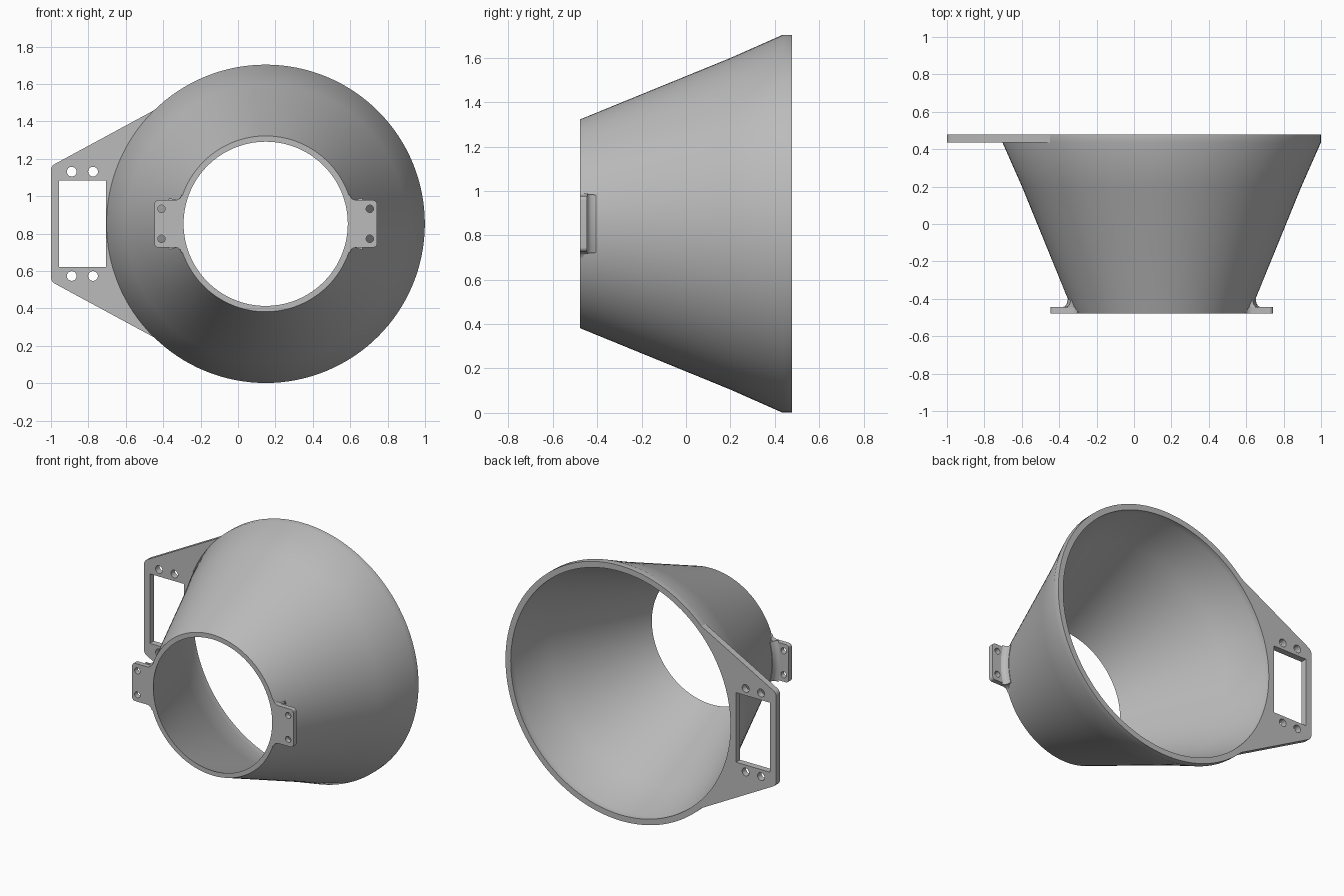
import bpy, bmesh, math
from mathutils import Matrix

cube = bpy.data.objects.get("Cube")
if cube:
    bpy.data.objects.remove(cube, do_unlink=True)

CX, CZ = 0.148, 0.852        # axis of the funnel
FRONT, BACK = -0.478, 0.478

grey = bpy.data.materials.new("plain grey")
grey.use_nodes = True
grey.diffuse_color = (0.5, 0.5, 0.5, 1)
grey.node_tree.nodes["Principled BSDF"].inputs["Base Color"].default_value = (0.5, 0.5, 0.5, 1)


def finish(obj, smooth=True):
    obj.data.materials.clear()
    obj.data.materials.append(grey)
    bpy.ops.object.select_all(action="DESELECT")
    obj.select_set(True)
    bpy.context.view_layer.objects.active = obj
    if smooth:
        bpy.ops.object.shade_smooth_by_angle(angle=math.radians(30))


def lathe(name, profile, start=0, sweep=360, steps=128):
    """Turn a closed (radius, y) profile about the funnel axis."""
    full = sweep == 360
    bm = bmesh.new()
    rings = []
    for i in range(steps if full else steps + 1):
        a = math.radians(start + sweep * i / steps)
        rings.append([bm.verts.new((CX + r * math.cos(a), y, CZ + r * math.sin(a)))
                      for r, y in profile])
    n = len(profile)
    for i in range(steps):
        p, q = rings[i], rings[(i + 1) % len(rings)]
        for j in range(n):
            k = (j + 1) % n
            bm.faces.new((p[j], p[k], q[k], q[j]))
    if not full:
        bm.faces.new(rings[0])
        bm.faces.new(rings[-1])
    bmesh.ops.recalc_face_normals(bm, faces=bm.faces)
    mesh = bpy.data.meshes.new(name)
    bm.to_mesh(mesh)
    bm.free()
    obj = bpy.data.objects.new(name, mesh)
    bpy.context.collection.objects.link(obj)
    finish(obj)


def arc(cx, cz, r, a0, a1, steps):
    return [(cx + r * math.cos(math.radians(a0 + (a1 - a0) * i / steps)),
             cz + r * math.sin(math.radians(a0 + (a1 - a0) * i / steps)))
            for i in range(steps + 1)]


def circle(x, z, r):
    return arc(x, z, r, 0, 345, 23)


def plate(name, loops, y0, y1):
    """Flat plate from an outline and hole loops around the funnel axis."""
    curve = bpy.data.curves.new(name, "CURVE")
    curve.dimensions = "2D"
    curve.fill_mode = "BOTH"
    curve.extrude = (y1 - y0) / 2
    for loop in loops:
        s = curve.splines.new("POLY")
        s.points.add(len(loop) - 1)
        for pt, (x, z) in zip(s.points, loop):
            pt.co = (x, z, 0, 1)
        s.use_cyclic_u = True
    obj = bpy.data.objects.new(name, curve)
    bpy.context.collection.objects.link(obj)
    bpy.ops.object.select_all(action="DESELECT")
    obj.select_set(True)
    bpy.context.view_layer.objects.active = obj
    bpy.ops.object.convert(target="MESH")
    obj = bpy.context.view_layer.objects.active
    obj.data.transform(Matrix.Translation((CX, (y0 + y1) / 2, CZ))
                       @ Matrix.Rotation(math.pi / 2, 4, "X"))
    bm = bmesh.new()
    bm.from_mesh(obj.data)
    bmesh.ops.remove_doubles(bm, verts=bm.verts, dist=0.0002)
    bmesh.ops.recalc_face_normals(bm, faces=bm.faces)
    bm.to_mesh(obj.data)
    bm.free()
    finish(obj)


# Funnel shell with a short straight rim at the wide end
lathe("funnel_shell", [(0.47, FRONT), (0.747, 0.2), (0.851, 0.435), (0.851, BACK),
                       (0.812, BACK), (0.812, 0.435), (0.715, 0.2), (0.439, FRONT)])

# Side mounting plate at the wide end, with window and screw holes
upper = arc(-1.108, 0.285, 0.04, 180, 118, 6) + [(-0.597, 0.607)]
outline = upper + arc(0, 0, 0.83, 134.5, 225.5, 40) + [(x, -z) for x, z in reversed(upper)]
window = [(-1.104, -0.232), (-0.853, -0.232), (-0.853, 0.232), (-1.104, 0.232)]
screws = [circle(x, z, 0.026) for x in (-1.037, -0.923) for z in (-0.279, 0.279)]
plate("side_mounting_plate", [outline, window] + screws, 0.436, BACK)

# Two small ears at the narrow end, each with two holes and a fillet to the shell
half = [(0.449, 0.155), (0.457, 0.138), (0.468, 0.13), (0.485, 0.126)]
half += arc(0.575, 0.106, 0.02, 90, 0, 6)
ear = half + [(x, -z) for x, z in reversed(half)] + arc(0, 0, 0.455, -18, 18, 12)
holes = [circle(0.557, z, 0.02) for z in (-0.08, 0.08)]
fillet = [(0.475, -0.447), (0.535, -0.447), (0.518, -0.44), (0.508, -0.428),
          (0.503, -0.405), (0.485, -0.405)]
for side, sign, start in (("left", 1, -15), ("right", -1, 165)):
    loops = [[(sign * x, z) for x, z in loop] for loop in [ear] + holes]
    plate(side + "_ear", loops, FRONT, -0.445)
    lathe(side + "_ear_fillet", fillet, start, 30, 12)
